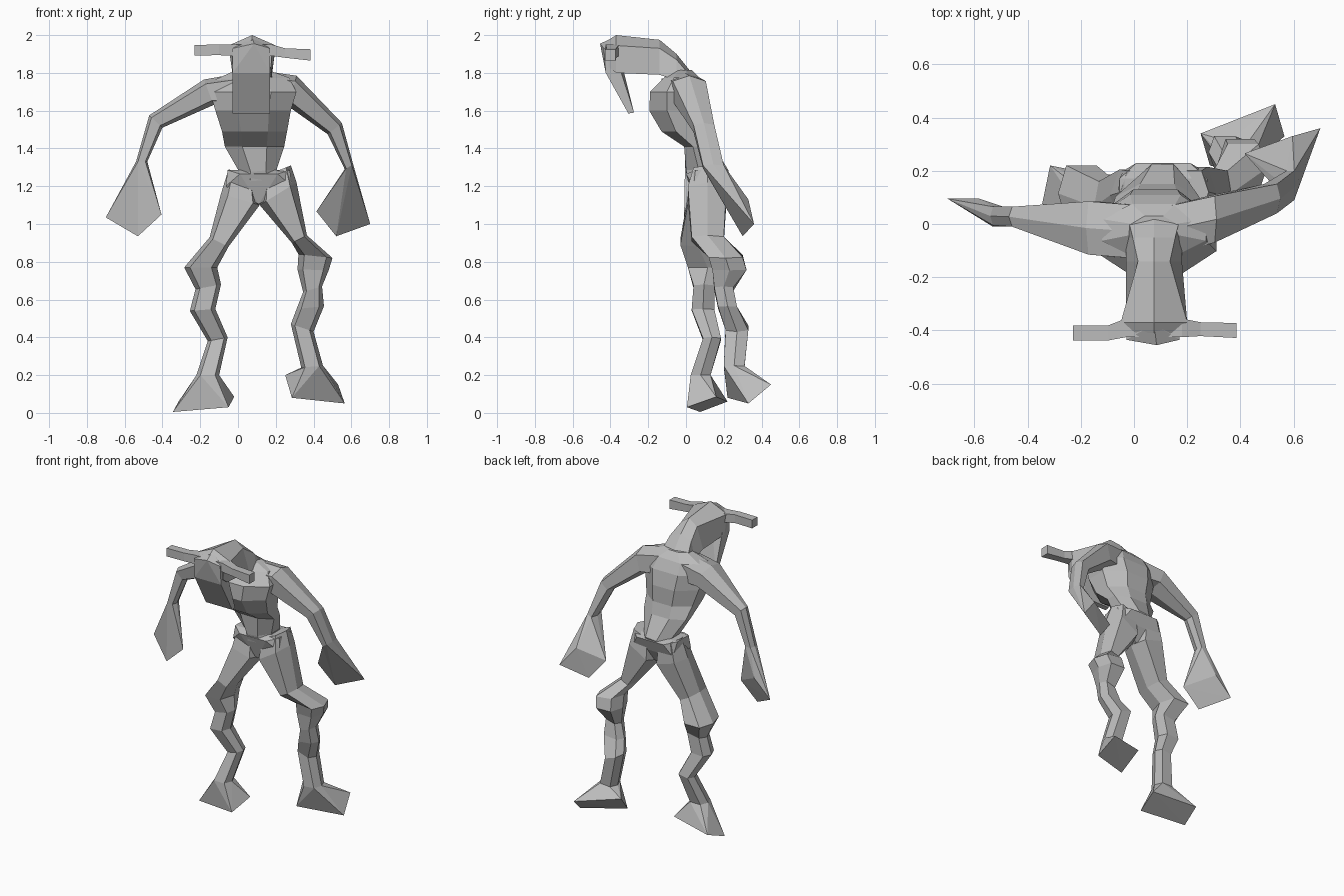
import bpy
import bmesh
from math import cos, sin, pi
from mathutils import Vector

cube = bpy.data.objects.get("Cube")
if cube:
    bpy.data.objects.remove(cube, do_unlink=True)

# One plain stone grey for the whole creature
grey = bpy.data.materials.new("stone_grey")
grey.use_nodes = True
colour = (0.5, 0.5, 0.5, 1)
grey.diffuse_color = colour
grey.node_tree.nodes["Principled BSDF"].inputs["Base Color"].default_value = colour


def finish(name, bm):
    """Turn a bmesh into a flat-shaded object in the scene."""
    bmesh.ops.recalc_face_normals(bm, faces=bm.faces[:])
    mesh = bpy.data.meshes.new(name)
    bm.to_mesh(mesh)
    bm.free()
    mesh.materials.append(grey)
    obj = bpy.data.objects.new(name, mesh)
    bpy.context.collection.objects.link(obj)
    return obj


def loft(name, rings):
    """Bridge a row of equal-sized point rings and cap both ends."""
    bm = bmesh.new()
    rows = [[bm.verts.new(point) for point in ring] for ring in rings]
    count = len(rows[0])
    for lower, upper in zip(rows, rows[1:]):
        for i in range(count):
            j = (i + 1) % count
            bm.faces.new((lower[i], lower[j], upper[j], upper[i]))
    bm.faces.new(rows[0])
    bm.faces.new(rows[-1])
    return finish(name, bm)


def hull(name, points):
    """Wrap a convex block around a few points."""
    bm = bmesh.new()
    for point in points:
        bm.verts.new(point)
    result = bmesh.ops.convex_hull(bm, input=bm.verts[:])
    loose = [v for v in result["geom_interior"] if isinstance(v, bmesh.types.BMVert)]
    bmesh.ops.delete(bm, geom=loose, context="VERTS")
    return finish(name, bm)


# Outlines as (across, depth) factors: blocky hexagon and octagon
HEXAGON = [(1, 0), (.65, 1), (-.65, 1), (-1, 0), (-.65, -1), (.65, -1)]
OCTAGON = [(cos(a) * 1.08, sin(a) * 1.08) for a in (pi * (i + .5) / 4 for i in range(8))]


def section(station, outline):
    """Ring between an outer and an inner edge point, with a front and back depth."""
    outer_x, outer_z, inner_x, inner_z, front, back = station
    outer = Vector((outer_x, (front + back) / 2, outer_z))
    inner = Vector((inner_x, (front + back) / 2, inner_z))
    middle = (outer + inner) / 2
    across = (outer - inner) / 2
    depth = Vector((0, (back - front) / 2, 0))
    return [middle + across * a + depth * b for a, b in outline]


def limb(name, end_name, stations, end_corners):
    """Six-sided limb that flares into a blocky hand or foot."""
    rings = [section(station, HEXAGON) for station in stations]
    loft(name, rings)
    hull(end_name, rings[-1] + [Vector(corner) for corner in end_corners])


# Torso: pinched waist, barrel chest and neck root
torso = [
    (.22, 1.24, .00, 1.22, .01, .21),
    (.205, 1.29, .01, 1.27, .00, .225),
    (.245, 1.41, -.07, 1.41, -.01, .15),
    (.26, 1.49, -.085, 1.49, -.13, .13),
    (.28, 1.60, -.12, 1.60, -.195, .13),
    (.31, 1.70, -.15, 1.70, -.19, .11),
    (.27, 1.775, -.12, 1.765, -.12, .075),
    (.16, 1.815, -.01, 1.815, -.07, .03),
]
loft("torso", [section(station, OCTAGON) for station in torso])

# Pelvis: wide faceted wedge closing down to the crotch
middle_x = .11
pelvis = [(middle_x, .05, 1.105), (middle_x, .15, 1.10)]
for side in (-1, 1):
    for reach, y, z in [(.10, .00, 1.265), (.10, .23, 1.27), (.165, .05, 1.285),
                        (.165, .17, 1.285), (.175, .04, 1.20), (.15, .20, 1.19)]:
        pelvis.append((middle_x + side * reach, y, z))
hull("pelvis", pelvis)

# Arms and hands
limb("right_arm", "right_hand", [
    (.02, 1.80, .00, 1.62, -.13, .07),
    (-.18, 1.765, -.13, 1.63, -.115, .085),
    (-.47, 1.575, -.40, 1.51, -.01, .065),
    (-.54, 1.33, -.48, 1.33, -.005, .065),
], [(-.70, .095, 1.035), (-.53, -.01, .935), (-.405, -.01, 1.05), (-.58, .095, 1.15)])

limb("left_arm", "left_hand", [
    (.14, 1.81, .15, 1.62, -.11, .07),
    (.31, 1.785, .27, 1.62, -.07, .105),
    (.55, 1.535, .475, 1.475, .04, .15),
    (.61, 1.315, .565, 1.29, .09, .20),
], [(.70, .36, 1.0), (.52, .30, .935), (.415, .265, 1.067), (.595, .33, 1.13)])

# Legs and feet, bent at the knees and shins
limb("right_leg", "right_foot", [
    (-.05, 1.29, .09, 1.24, .04, .20),
    (-.09, 1.16, .115, 1.10, .01, .205),
    (-.15, .93, -.05, .88, -.03, .16),
    (-.285, .77, -.11, .77, .01, .22),
    (-.225, .655, -.09, .68, .04, .15),
    (-.255, .54, -.12, .55, .03, .15),
    (-.16, .38, -.055, .40, .09, .185),
    (-.22, .20, -.10, .20, .025, .13),
], [(-.05, .005, .03), (-.345, .075, .005), (-.315, .22, .06), (-.02, .16, .085)])

limb("left_leg", "left_foot", [
    (.28, 1.31, .13, 1.25, .04, .20),
    (.31, 1.22, .115, 1.10, .01, .215),
    (.365, .94, .285, .90, .03, .20),
    (.50, .82, .32, .84, .12, .30),
    (.48, .755, .315, .76, .14, .32),
    (.445, .67, .345, .64, .15, .25),
    (.455, .565, .31, .55, .17, .27),
    (.40, .43, .28, .47, .21, .33),
    (.45, .25, .335, .24, .20, .31),
], [(.25, .34, .20), (.53, .45, .15), (.565, .33, .05), (.285, .22, .08)])

# Head: ridged skull stretched forward from the neck
centre = .075
skull = []
for y, ridge, brow, jaw, brow_width, jaw_width in [
    (-.41, 1.975, 1.935, 1.83, .105, .10),
    (-.37, 2.0, 1.945, 1.80, .125, .105),
    (-.14, 1.975, 1.93, 1.79, .06, .105),
    (-.05, 1.90, 1.87, 1.76, .08, .105),
    (.03, 1.80, 1.775, 1.68, .10, .10),
]:
    skull.append([
        (centre, y, ridge),
        (centre + brow_width, y, brow), (centre + jaw_width, y, jaw),
        (centre - jaw_width, y, jaw), (centre - brow_width, y, brow),
    ])
loft("head", skull)

# Long flat face hanging below the brow, peaked at the top
face_profile = [(-.435, 1.93), (-.425, 1.80), (-.305, 1.585), (-.275, 1.59), (-.385, 1.80),
                (-.385, 1.93)]
face = [(centre + side * .103 - .008 * (side > 0), y, z)
        for side in (-1, 1) for y, z in face_profile]
hull("face_plate", face + [(centre + .01, -.455, 1.955), (centre, -.375, 1.99)])

# Square horns reaching out to both sides
horns = []
for x, y, z, half_depth, half_height in [
    (-.23, -.41, 1.92, .028, .028),
    (-.10, -.41, 1.922, .028, .028),
    (-.03, -.39, 1.92, .035, .03),
    (.18, -.39, 1.92, .035, .03),
    (.25, -.395, 1.905, .026, .025),
    (.385, -.40, 1.895, .028, .03),
]:
    horns.append([(x, y + a * half_depth, z + b * half_height)
                  for a, b in ((-1, -1), (1, -1), (1, 1), (-1, 1))])
loft("horns", horns)
